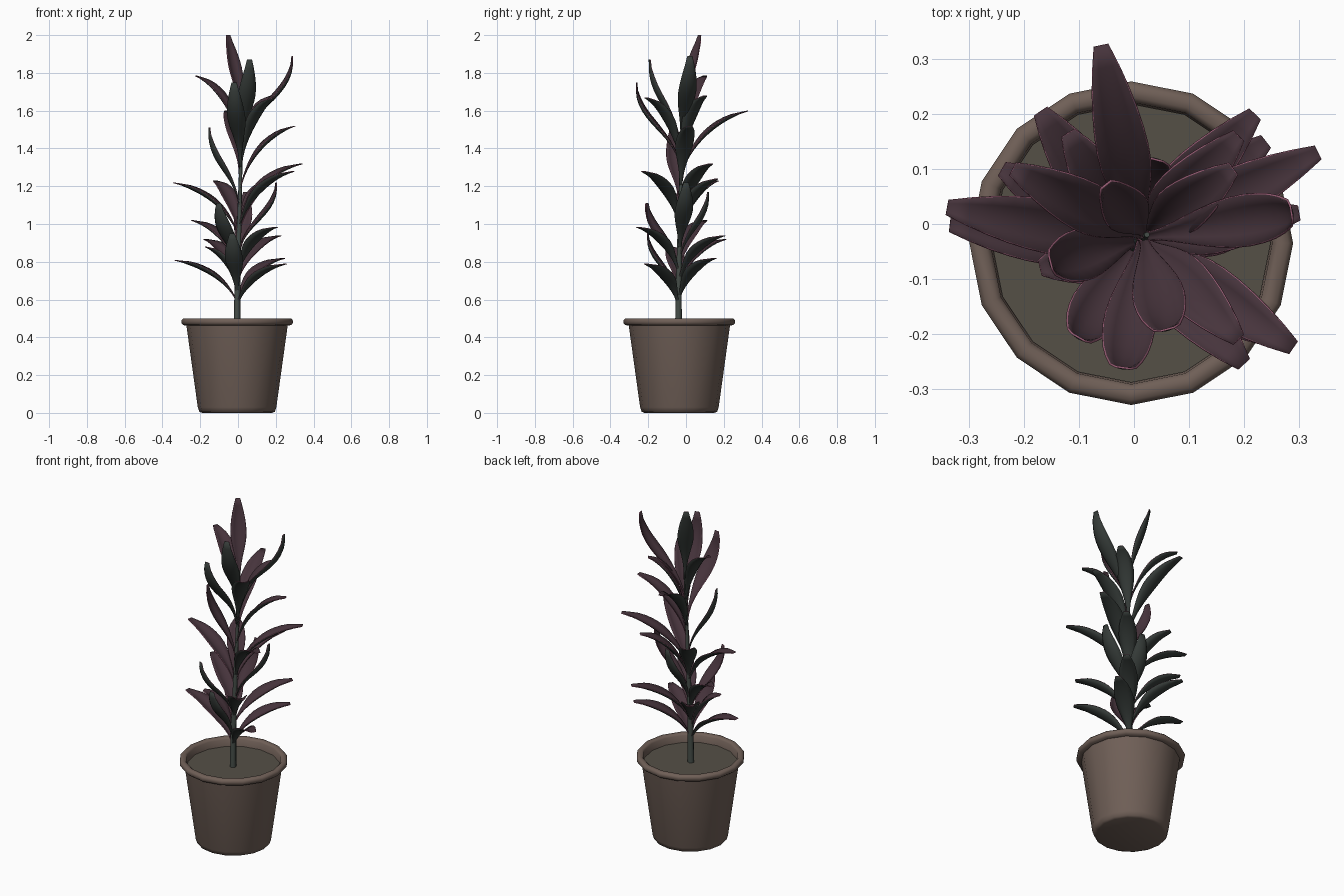
import bpy, bmesh, math
from mathutils import Vector

if "Cube" in bpy.data.objects:
    bpy.data.objects.remove(bpy.data.objects["Cube"])


def material(name, rgb):
    m = bpy.data.materials.new(name)
    m.diffuse_color = (*rgb, 1)
    m.use_nodes = True
    m.node_tree.nodes["Principled BSDF"].inputs["Base Color"].default_value = m.diffuse_color
    return m


POT = material("clay", (0.16, 0.115, 0.095))
SOIL = material("soil", (0.09, 0.08, 0.062))
STEM = material("stem_green", (0.06, 0.075, 0.065))
PURPLE = material("leaf_top", (0.062, 0.034, 0.045))
GREEN = material("leaf_under", (0.036, 0.044, 0.04))
PINK = material("leaf_edge", (0.32, 0.11, 0.18))
CX, CY = -0.005, -0.035
UP = Vector((0, 0, 1))


def finish(name, bm, mats, angle=50):
    me = bpy.data.meshes.new(name)
    bm.to_mesh(me)
    bm.free()
    ob = bpy.data.objects.new(name, me)
    bpy.context.collection.objects.link(ob)
    for m in mats:
        me.materials.append(m)
    bpy.ops.object.select_all(action='DESELECT')
    ob.select_set(True)
    bpy.context.view_layer.objects.active = ob
    bpy.ops.object.shade_smooth_by_angle(angle=math.radians(angle))
    return ob


def bridge(bm, a, b, closed):
    n = len(a)
    for i in range(n if closed else n - 1):
        j = (i + 1) % n
        bm.faces.new((a[i], a[j], b[j], b[i]))


def turned(name, profile, sides, mat, cap_end=True):
    """Stack of circles given as (radius, centre), closed at the start."""
    bm = bmesh.new()
    loops = []
    for r, c in profile:
        angles = [2 * math.pi * i / sides for i in range(sides)]
        loops.append([bm.verts.new(c + r * Vector((math.cos(a), math.sin(a), 0))) for a in angles])
    for a, b in zip(loops, loops[1:]):
        bridge(bm, a, b, True)
    bm.faces.new(loops[0][::-1])
    if cap_end:
        bm.faces.new(loops[-1])
    return finish(name, bm, [mat])


def stem_at(z):
    """Centre line of the plant, leaning slightly as it rises."""
    t = max(0, z - 0.6)
    return Vector((CX + 0.028 * t, CY - 0.005 + 0.02 * t, z))


# Pot: turned profile with a rolled rim
pot_profile = [(0.185, 0), (0.2, 0.006), (0.208, 0.03), (0.268, 0.462), (0.286, 0.465),
               (0.295, 0.475), (0.295, 0.49), (0.286, 0.5), (0.267, 0.5), (0.257, 0.49),
               (0.254, 0.43)]
turned("pot", [(r, Vector((CX, CY, z))) for r, z in pot_profile], 16, POT, False)

# Soil disc
turned("soil", [(0.254, Vector((CX, CY, z))) for z in (0.435, 0.45)], 16, SOIL)

# Stem, tapering upwards
turned("stem", [(0.018 - 0.0026 * i, stem_at(0.44 + 0.236 * i)) for i in range(6)], 8, STEM)


def leaf_width(t):
    """Narrow stalk, swelling to full width past the middle, then a blunt tip."""
    if t < 0.6:
        s = min(1, max(0, (t - 0.08) / 0.52))
        return 0.15 + 0.85 * s * s * (3 - 2 * s)
    return 1 - 0.72 * ((t - 0.6) / 0.4) ** 1.9


def leaf(name, tip, drop, width, bend_out, bend_up):
    """Cupped blade along a Bezier curve from the stem to the tip."""
    tip = Vector(tip)
    base = stem_at(tip.z - drop)
    out = Vector((tip.x - base.x, tip.y - base.y, 0))
    side = Vector((-out.y, out.x, 0)).normalized()
    p1 = base + out * .12 + UP * drop * .45
    p2 = base + out * bend_out + UP * drop * bend_up
    bm = bmesh.new()
    rows = []
    steps = 13
    for k in range(steps + 1):
        t = k / steps
        s = 1 - t
        p = base * s**3 + p1 * 3 * s * s * t + p2 * 3 * s * t * t + tip * t**3
        tan = ((p1 - base) * s * s + (p2 - p1) * 2 * s * t + (tip - p2) * t * t).normalized()
        nor = tan.cross(side)
        hw = leaf_width(t) * width
        cup = hw * .45 * min(1, s * 6)
        rows.append([bm.verts.new(p + side * hw * a + nor * cup * (a * a - .25))
                     for a in (1, .55, 0, -.55, -1)])
    for a, b in zip(rows, rows[1:]):
        bridge(bm, a, b, False)
    # Upper side must look towards the stem and the sky
    bm.normal_update()
    bm.faces.ensure_lookup_table()
    if bm.faces[30].normal.dot(UP * out.length - out * .5) < 0:
        bmesh.ops.reverse_faces(bm, faces=bm.faces[:])
    ob = finish(name, bm, [PURPLE, GREEN, PINK], 60)
    # Thin sheet: purple above, green below, pink edge
    solid = ob.modifiers.new("thickness", 'SOLIDIFY')
    solid.thickness = 0.004
    solid.material_offset = 1
    solid.material_offset_rim = 2


# Arching leaves spread outwards; position of each tip
ARCHING = [(-.22, .1, 1.785), (.18, .1, 1.68), (.19, -.21, 1.67),
           (-.06, .325, 1.6), (.3, .02, 1.52), (.335, .13, 1.32), (.29, -.225, 1.28),
           (.19, .16, 1.24), (-.34, .03, 1.22), (-.12, .165, 1.23), (-.24, .1, 1.02),
           (.2, -.255, .985), (.22, .2, .94), (-.17, .205, .92), (-.17, -.08, .88),
           (.24, .15, .82), (.25, -.21, .79), (-.335, 0, .81)]
for n, tip in enumerate(ARCHING):
    leaf("arching_leaf_%02d" % (n + 1), tip, .22 + .15 * (tip[2] - .8),
         .05 - .005 * (tip[2] - .8), .5, .86)

# Curling leaves turn upwards at the end
CURLING = [(.285, .02, 1.89), (.06, -.19, 1.87), (-.02, -.26, 1.75), (-.15, -.07, 1.51),
           (.2, 0, 1.22), (.04, .115, 1.17), (-.1, -.205, 1.11), (-.03, -.2, .95)]
for n, tip in enumerate(CURLING):
    leaf("curling_leaf_%02d" % (n + 1), tip, .34 + .15 * (tip[2] - .95), .046, 1.08, .55)

# Topmost leaf stands nearly upright
leaf("crown_leaf", (-.05, .07, 2.0), .46, .042, .75, .6)
